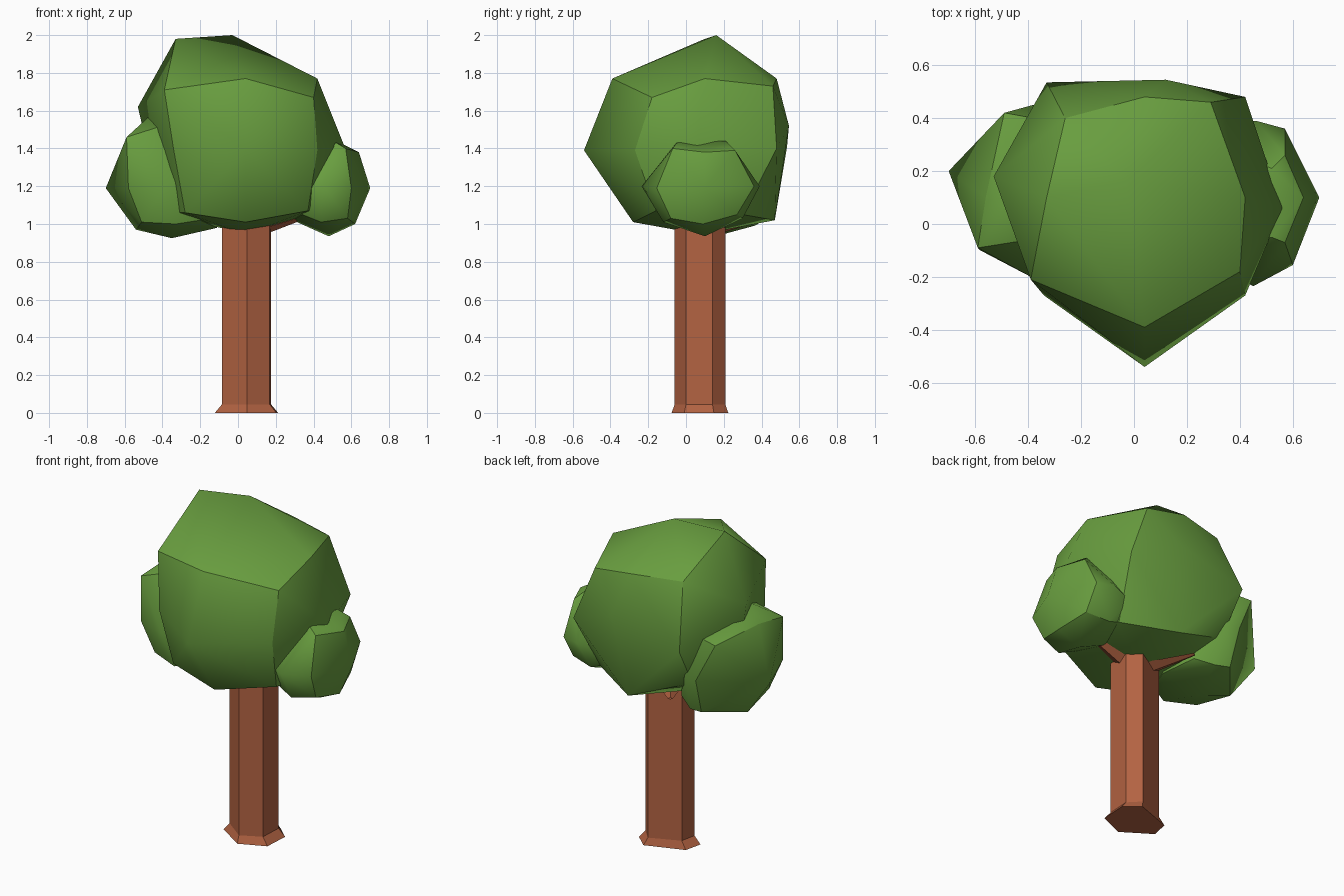
import bpy, bmesh, math
from mathutils import Vector


def material(name, rgb):
    m = bpy.data.materials.new(name)
    m.diffuse_color = (*rgb, 1)
    return m


LEAF = material("leaf green", (0.14, 0.34, 0.05))
BARK = material("bark brown", (0.45, 0.125, 0.055))


def add_object(name, bm, mat):
    bmesh.ops.recalc_face_normals(bm, faces=bm.faces)
    mesh = bpy.data.meshes.new(name)
    bm.to_mesh(mesh)
    bm.free()
    mesh.materials.append(mat)
    ob = bpy.data.objects.new(name, mesh)
    bpy.context.collection.objects.link(ob)
    return ob


def foliage(name, points):
    """Once-subdivided box pulled into a leaf clump, 9 points per layer from the
    bottom up, rows front to back, left to right. The six sides are smooth
    inside, meet along sharp edges, and each quad is split to bulge outward."""
    bm = bmesh.new()
    grid = {}
    for i, p in enumerate(points):
        if p:
            grid[(i % 3, i // 3 % 3, i // 9)] = bm.verts.new(p)
    centre = sum((v.co for v in bm.verts), Vector()) / len(bm.verts)
    side_of = {}
    for axis in range(3):
        for end in (0, 2):
            for a in (0, 1):
                for b in (0, 1):
                    q = []
                    for da, db in ((0, 0), (1, 0), (1, 1), (0, 1)):
                        key = [a + da, b + db]
                        key.insert(axis, end)
                        q.append(grid[tuple(key)])
                    # choose the diagonal lying further out
                    out = (sum((v.co for v in q), Vector()) / 4 - centre)
                    n = (q[2].co - q[0].co).cross(q[3].co - q[1].co)
                    if n.dot(out) < 0:
                        n = -n
                    if (q[0].co + q[2].co - q[1].co - q[3].co).dot(n) < 0:
                        q = q[1:] + q[:1]
                    for tri in ((q[0], q[1], q[2]), (q[0], q[2], q[3])):
                        f = bm.faces.new(tri)
                        f.smooth = True
                        side_of[f] = (axis, end)
    for e in bm.edges:
        e.smooth = len({side_of[f] for f in e.link_faces}) == 1
    return add_object(name, bm, LEAF)


def loft(name, loops):
    """Flat-sided skin through matching loops of points."""
    bm = bmesh.new()
    loops = [[bm.verts.new(p) for p in loop] for loop in loops]
    n = len(loops[0])
    for a, b in zip(loops, loops[1:]):
        for k in range(n):
            bm.faces.new((a[k], a[(k + 1) % n], b[(k + 1) % n], b[k]))
    bm.faces.new(loops[0])
    bm.faces.new(loops[-1])
    return add_object(name, bm, BARK)


# Trunk: slightly irregular six-sided section with a flared foot
SECTION = [(0.048, -0.06), (0.168, 0.0), (0.175, 0.14),
           (0.11, 0.208), (-0.066, 0.135), (-0.085, 0.04)]


def section(z, sx, sy):
    return [(0.045 + (x - 0.045) * sx, 0.075 + (y - 0.075) * sy, z) for x, y in SECTION]


loft("trunk", [section(0, 1.29, 1.12), section(0.045, 1, 1), section(1.1, 1, 1)])


# Branches running into the leaf clumps
def branch(name, start, end, width, height):
    d = (Vector(end) - Vector(start)).normalized()
    side = d.cross(Vector((0, 0, 1))).normalized()
    up = side.cross(d)
    loops = []
    for c, s in ((start, 1), (end, 0.2)):
        loops.append([Vector(c) + s * (side * width * math.sin(k * math.pi / 2)
                                       + up * height * math.cos(k * math.pi / 2)) for k in range(4)])
    loft(name, loops)


branch("right_branch", (0.07, 0.08, 0.96), (0.42, 0.09, 1.06), 0.07, 0.04)
branch("back_branch", (0.02, 0.12, 0.96), (-0.14, 0.35, 1.01), 0.07, 0.03)

# Main crown
foliage("main_crown", [
    (-0.28, -0.22, 1.06), (0.04, -0.28, 1.01), (0.37, -0.16, 1.07),
    (-0.40, 0.10, 1.06), (0.04, 0.08, 0.945), (0.42, 0.10, 1.06),
    (-0.31, 0.38, 1.16), (0.06, 0.47, 1.02), (0.36, 0.30, 1.05),

    (-0.34, -0.27, 1.39), (0.04, -0.54, 1.39), (0.42, -0.27, 1.39),
    (-0.53, 0.18, 1.62), None, (0.56, 0.06, 1.42),
    (-0.33, 0.535, 1.41), (0.12, 0.545, 1.52), (0.42, 0.48, 1.40),

    (-0.39, -0.21, 1.71), (0.04, -0.39, 1.77), (0.40, -0.18, 1.67),
    (-0.33, 0.10, 1.98), (-0.03, 0.16, 2.0), (0.42, 0.10, 1.77),
    (-0.26, 0.40, 1.77), (0.04, 0.48, 1.77), (0.29, 0.46, 1.73)])

# Left clump
foliage("left_crown", [
    (-0.51, -0.07, 1.01), (-0.33, -0.14, 1.00), (-0.20, -0.08, 1.02),
    (-0.54, 0.18, 0.97), (-0.35, 0.12, 0.925), (-0.11, 0.12, 0.98),
    (-0.37, 0.38, 1.00), (-0.28, 0.36, 0.99), (-0.18, 0.30, 1.02),

    (-0.58, -0.10, 1.19), (-0.37, -0.21, 1.22), (-0.20, -0.10, 1.22),
    (-0.70, 0.20, 1.19), None, (-0.10, 0.15, 1.25),
    (-0.38, 0.45, 1.22), (-0.30, 0.44, 1.22), (-0.20, 0.34, 1.22),

    (-0.59, -0.09, 1.46), (-0.40, -0.06, 1.52), (-0.24, 0.0, 1.44),
    (-0.56, 0.10, 1.48), (-0.47, 0.06, 1.57), (-0.22, 0.15, 1.48),
    (-0.49, 0.42, 1.45), (-0.38, 0.40, 1.46), (-0.24, 0.30, 1.42)])

# Right clump
foliage("right_crown", [
    (0.34, -0.10, 1.05), (0.44, -0.12, 1.01), (0.58, -0.08, 1.03),
    (0.29, 0.10, 1.02), (0.48, 0.10, 0.935), (0.62, 0.09, 1.00),
    (0.34, 0.29, 1.06), (0.43, 0.30, 1.03), (0.57, 0.27, 1.05),

    (0.36, -0.18, 1.19), (0.45, -0.235, 1.20), (0.60, -0.155, 1.19),
    (0.28, 0.10, 1.20), None, (0.70, 0.10, 1.19),
    (0.33, 0.36, 1.17), (0.46, 0.39, 1.20), (0.57, 0.36, 1.20),

    (0.40, -0.06, 1.34), (0.52, -0.05, 1.43), (0.57, -0.07, 1.40),
    (0.38, 0.10, 1.37), (0.52, 0.10, 1.435), (0.64, 0.10, 1.38),
    (0.40, 0.26, 1.35), (0.52, 0.21, 1.44), (0.57, 0.26, 1.39)])
